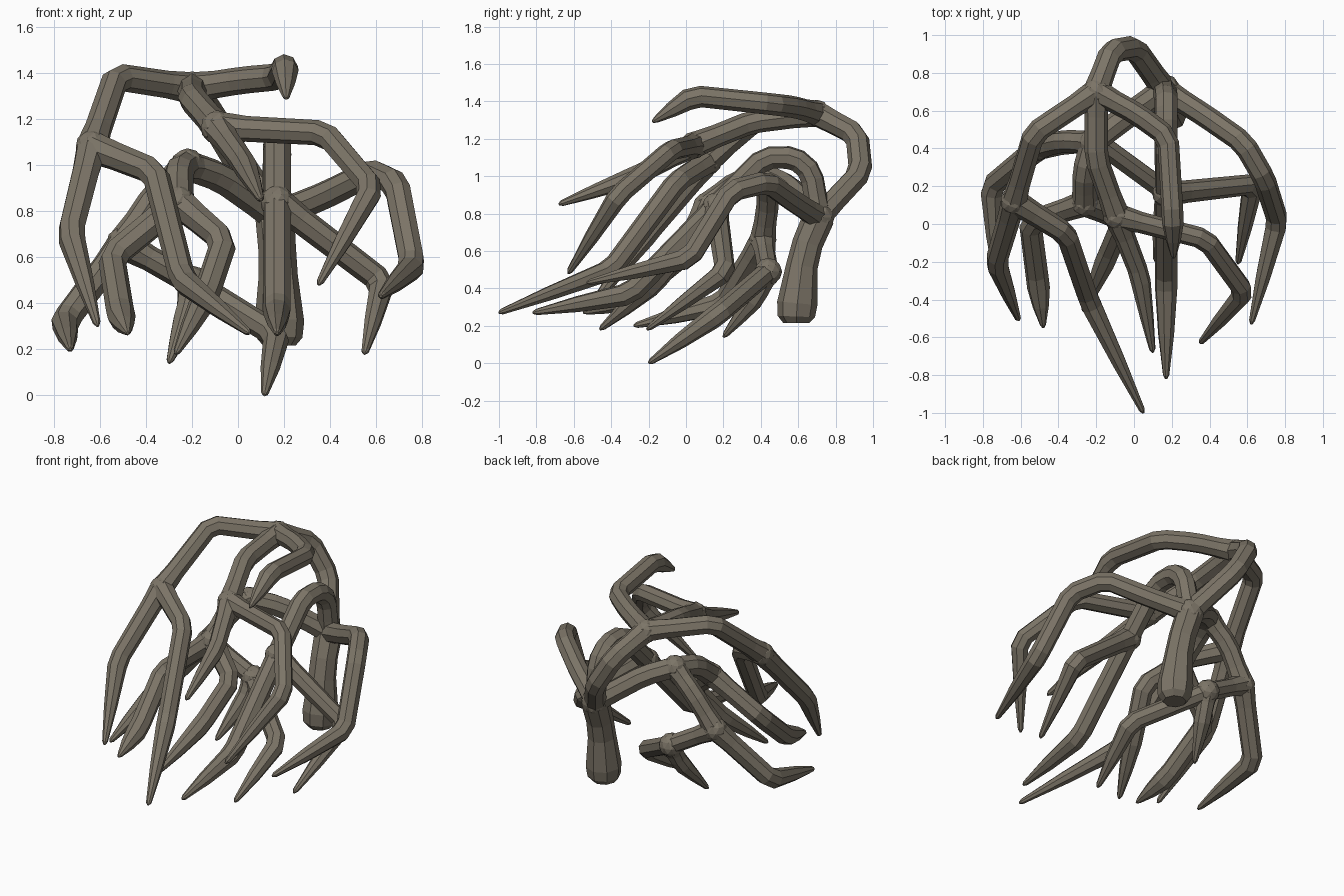
import bpy
import bmesh
from mathutils import Vector

if "Cube" in bpy.data.objects:
    bpy.data.objects.remove(bpy.data.objects["Cube"])

bark = bpy.data.materials.new("bark")
bark.diffuse_color = (0.2, 0.175, 0.135, 1)
bark.use_nodes = True
bark.node_tree.nodes["Principled BSDF"].inputs["Base Color"].default_value = bark.diffuse_color


def finish(name, mesh):
    mesh.materials.clear()
    mesh.materials.append(bark)
    for f in mesh.polygons:
        f.use_smooth = False
        f.material_index = 0
    ob = bpy.data.objects.new(name, mesh)
    bpy.context.collection.objects.link(ob)
    return ob


def tube(name, path):
    """Eight-sided faceted tube along (point, radius) pairs."""
    cu = bpy.data.curves.new(name, 'CURVE')
    cu.dimensions = '3D'
    cu.bevel_depth = 1.0
    cu.bevel_resolution = 2
    cu.use_fill_caps = True
    s = cu.splines.new('POLY')
    s.points.add(len(path) - 1)
    for pt, (co, r) in zip(s.points, path):
        pt.co = (*co, 1)
        pt.radius = r
    tmp = bpy.data.objects.new(name + "_curve", cu)
    bpy.context.collection.objects.link(tmp)
    bpy.context.view_layer.update()
    mesh = bpy.data.meshes.new_from_object(
        tmp.evaluated_get(bpy.context.evaluated_depsgraph_get()))
    bpy.data.objects.remove(tmp)
    return finish(name, mesh)


def limb(name, pts, r0=0.062, r1=0.055, tip=True):
    """Limb with chamfered bends, flared at forks, ending in a point or a fork."""
    P = [Vector(p) for p in pts]
    n = len(P)
    d = P[1] - P[0]
    path = [(P[0], 0.07), (P[0] + d * min(0.45, 0.13 / d.length), r0)]
    for i in range(1, n - 1):
        a, b, c = P[i - 1], P[i], P[i + 1]
        r = r0 + (r1 - r0) * i / (n - 1)
        for q in (a, c):
            cut = min(0.04, (q - b).length * 0.22)
            path.append((b + (q - b).normalized() * cut, r))
    d = P[-1] - P[-2]
    if tip:
        path += [(P[-1] - d * 0.45, r1 * 0.72),
                 (P[-1] - d.normalized() * 0.02, 0.017), (P[-1], 0.006)]
    else:
        path += [(P[-1] - d * min(0.45, 0.13 / d.length), r1), (P[-1], 0.07)]
    return tube(name, path)


def joint(name, at, r=0.074):
    """Rounded lump that blends the limbs at a fork."""
    bm = bmesh.new()
    bmesh.ops.create_icosphere(bm, subdivisions=2, radius=r)
    bmesh.ops.translate(bm, vec=at, verts=bm.verts)
    mesh = bpy.data.meshes.new(name)
    bm.to_mesh(mesh)
    bm.free()
    return finish(name, mesh)


# Forks shared by several limbs
crown = (0.16, 0.71, 0.78)
top_fork = (-0.2, 0.7, 1.335)
left_fork = (-0.635, 0.12, 1.08)
mid_fork = (-0.09, 0.04, 1.165)
arch_fork = (-0.22, 0.43, 1.0)
inner_fork = (-0.26, 0.11, 0.84)
low_fork = (-0.5, 0.41, 0.66)
spur_fork = (-0.2, 0.44, 0.49)
ridge_fork = (0.17, 0.16, 0.84)
forks = {"top": top_fork, "left": left_fork, "middle": mid_fork, "arch": arch_fork,
         "inner": inner_fork, "low": low_fork, "spur": spur_fork, "ridge": ridge_fork}
for key, at in forks.items():
    joint(key + "_fork", at)
joint("crown_fork", crown, 0.085)

# Trunk stub: rounded foot, narrow waist
tube("trunk", [(Vector(p), r) for p, r in [
    ((0.18, 0.59, 0.215), 0.07), ((0.18, 0.59, 0.25), 0.1), ((0.18, 0.595, 0.32), 0.108),
    ((0.175, 0.62, 0.52), 0.085), ((0.17, 0.65, 0.64), 0.082), (crown, 0.085)]])

# Upper limb and its three branches
limb("upper_limb", [crown, (0.0, 0.935, 1.02), (-0.12, 0.915, 1.22), top_fork],
     0.064, 0.064, tip=False)
limb("upper_right_branch", [top_fork, (0.02, 0.58, 1.37), (0.18, 0.46, 1.385),
                            (0.205, 0.04, 1.43), (0.21, -0.18, 1.29)], 0.06, 0.057)
limb("upper_left_branch", [top_fork, (-0.53, 0.48, 1.385), left_fork], 0.06, 0.06, tip=False)
limb("left_outer_root", [left_fork, (-0.73, -0.2, 0.7), (-0.61, -0.51, 0.3)])
limb("left_inner_root", [left_fork, (-0.36, -0.05, 0.97), (-0.24, -0.4, 0.5),
                         (0.05, -1.0, 0.27)])
limb("upper_middle_branch", [top_fork, (-0.2, 0.35, 1.29), mid_fork], 0.062, 0.062, tip=False)
limb("middle_root", [mid_fork, (0.03, -0.27, 1.0), (0.1, -0.68, 0.85)], 0.056, 0.05)
limb("middle_right_root", [mid_fork, (0.38, -0.08, 1.14), (0.585, -0.36, 0.9),
                           (0.35, -0.63, 0.48)], 0.056, 0.054)

# Right limb
limb("right_limb", [crown, (0.38, 0.57, 0.87), (0.58, 0.43, 0.97), (0.69, 0.24, 0.92),
                    (0.76, 0.02, 0.56), (0.62, -0.53, 0.43)], 0.062, 0.057)

# Centre limb and side root
limb("centre_limb", [crown, (0.17, 0.67, 1.02), (0.17, 0.58, 1.1), (0.17, 0.42, 1.1),
                     ridge_fork, (0.17, -0.3, 0.37), (0.17, -0.82, 0.27)], 0.064, 0.06)
limb("centre_side_root", [ridge_fork, (0.63, 0.21, 0.49), (0.55, -0.21, 0.18)], 0.06, 0.054)

# Left arch with inner roots
limb("left_arch", [crown, (-0.08, 0.54, 0.95), arch_fork, (-0.26, 0.28, 0.97), inner_fork],
     0.066, 0.066, tip=False)
limb("inner_left_root", [inner_fork, (-0.55, 0.01, 0.6), (-0.51, -0.3, 0.35),
                         (-0.48, -0.55, 0.27)], 0.062, 0.06)
limb("inner_right_root", [inner_fork, (-0.06, 0.02, 0.67), (-0.14, -0.17, 0.43),
                          (-0.27, -0.46, 0.18)], 0.062, 0.056)

# Low roots behind
limb("low_branch", [arch_fork, (-0.36, 0.44, 0.87), low_fork], 0.06, 0.06, tip=False)
limb("low_outer_root", [low_fork, (-0.755, 0.2, 0.32), (-0.73, -0.28, 0.2)], 0.062, 0.06)
limb("low_inner_root", [low_fork, spur_fork, (0.17, 0.17, 0.26), (0.115, -0.2, 0.0)],
     0.056, 0.058)
limb("low_spur", [spur_fork, (-0.22, 0.38, 0.36), (-0.3, 0.2, 0.14)], 0.056, 0.05)
